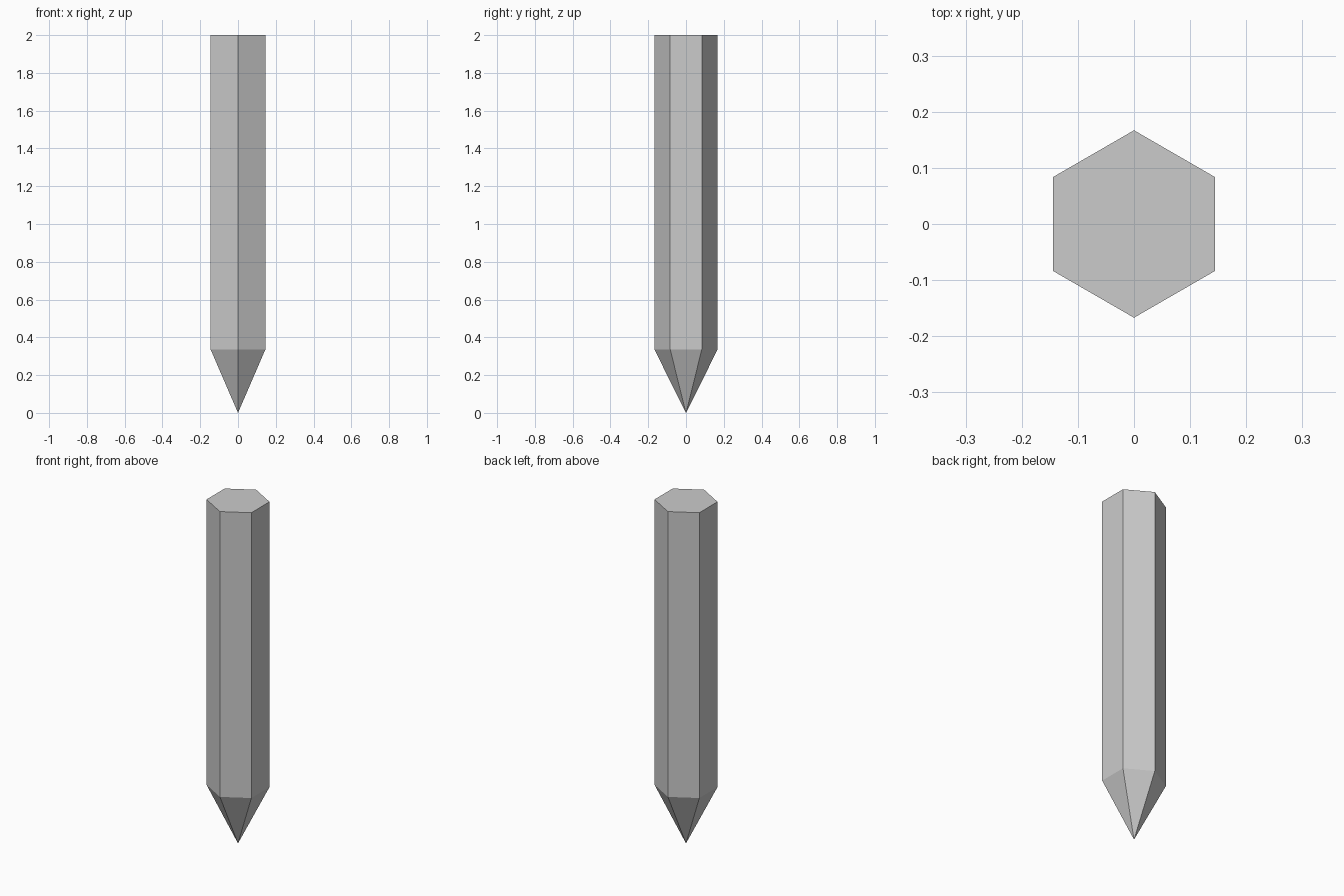
import bpy, bmesh, math

if "Cube" in bpy.data.objects:
    bpy.data.objects.remove(bpy.data.objects["Cube"])

SIDES, RADIUS, SHOULDER, HEIGHT = 6, 0.167, 0.335, 2.0

bm = bmesh.new()

# hexagonal shaft outline, corners pointing along +y and -y
ring = []
for i in range(SIDES):
    a = math.pi / 2 + i * math.tau / SIDES
    ring.append(bm.verts.new((RADIUS * math.cos(a), RADIUS * math.sin(a), SHOULDER)))
top = [bm.verts.new((v.co.x, v.co.y, HEIGHT)) for v in ring]
tip = bm.verts.new((0, 0, 0))

# flat shaft sides and sharpened point
for i in range(SIDES):
    j = (i + 1) % SIDES
    bm.faces.new((ring[i], ring[j], top[j], top[i]))
    bm.faces.new((tip, ring[j], ring[i]))

# flat end cap
bm.faces.new(top)
bmesh.ops.recalc_face_normals(bm, faces=bm.faces)

mesh = bpy.data.meshes.new("pointed_stake")
bm.to_mesh(mesh)
bm.free()
stake = bpy.data.objects.new("pointed_stake", mesh)
bpy.context.collection.objects.link(stake)
